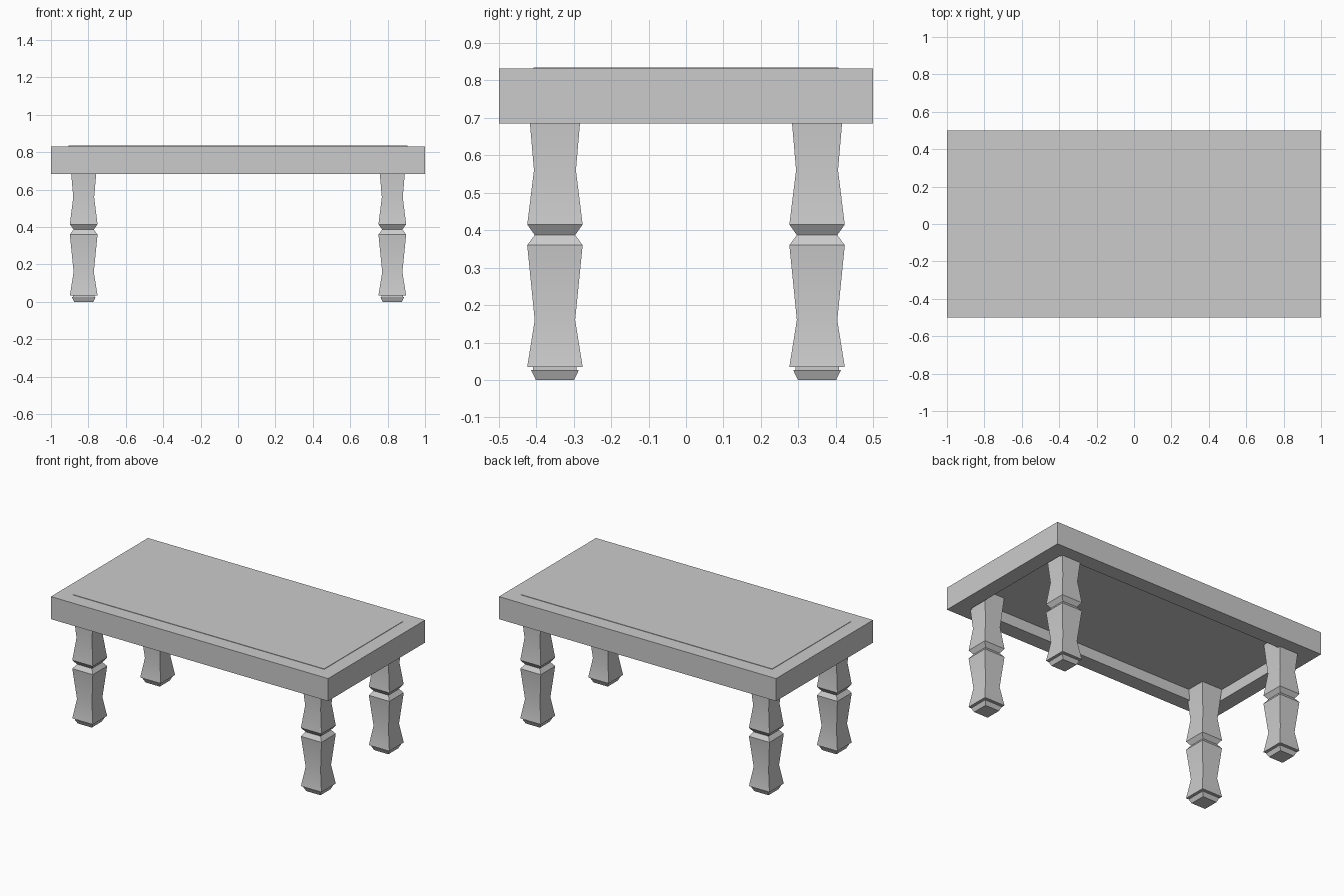
import bpy, bmesh

if "Cube" in bpy.data.objects:
    bpy.data.objects.remove(bpy.data.objects["Cube"])


def make_object(name, bm):
    bmesh.ops.recalc_face_normals(bm, faces=bm.faces)
    mesh = bpy.data.meshes.new(name)
    bm.to_mesh(mesh)
    bm.free()
    ob = bpy.data.objects.new(name, mesh)
    bpy.context.collection.objects.link(ob)
    return ob


def ring(bm, hx, hy, z, cx=0, cy=0):
    return [bm.verts.new((cx + sx * hx, cy + sy * hy, z))
            for sx, sy in ((-1, -1), (1, -1), (1, 1), (-1, 1))]


def stack(name, levels, cx=0, cy=0, closed=False):
    """Join rectangular rings (half x, half y, z); cap the ends or close the loop."""
    bm = bmesh.new()
    rings = [ring(bm, hx, hy, z, cx, cy) for hx, hy, z in levels]
    pairs = list(zip(rings, rings[1:]))
    if closed:
        pairs.append((rings[-1], rings[0]))
    else:
        bm.faces.new(rings[0])
        bm.faces.new(rings[-1])
    for a, b in pairs:
        for i in range(4):
            j = (i + 1) % 4
            bm.faces.new((a[i], a[j], b[j], b[i]))
    return make_object(name, bm)


# Table top: rim frame and slightly proud inset panel
stack("top_frame", [(1, 0.5, 0.685), (1, 0.5, 0.832),
                    (0.9, 0.4, 0.832), (0.9, 0.4, 0.685)], closed=True)
stack("top_panel", [(0.9, 0.4, 0.755), (0.9, 0.4, 0.83), (0.907, 0.407, 0.83),
                    (0.907, 0.407, 0.835)])

# Square turned-style legs: (half width, height)
leg_profile = [(0.051, 0), (0.064, 0.027), (0.058, 0.027), (0.058, 0.035),
               (0.074, 0.035), (0.054, 0.16), (0.074, 0.36), (0.054, 0.387),
               (0.074, 0.415), (0.056, 0.56), (0.073, 0.757)]
for side, sx in (("left", -1), ("right", 1)):
    for end, sy in (("front", -1), ("back", 1)):
        leg = stack(f"{end}_{side}_leg", [(w, w, z) for w, z in leg_profile],
                    sx * 0.825, sy * 0.35)
        bpy.ops.object.select_all(action='DESELECT')
        leg.select_set(True)
        bpy.context.view_layer.objects.active = leg
        bpy.ops.object.shade_smooth_by_angle()
